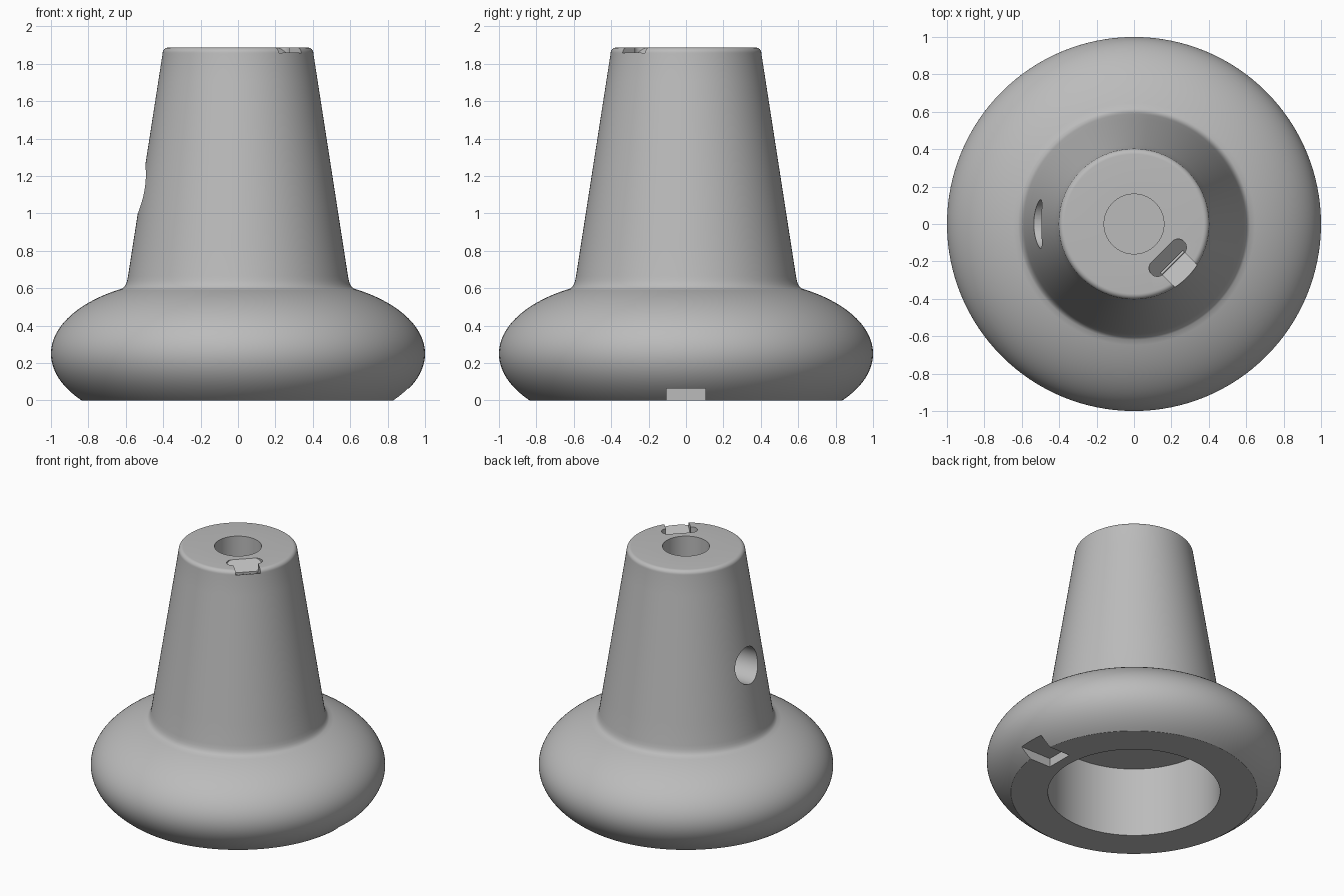
import bpy, bmesh, math
from mathutils import Matrix

if "Cube" in bpy.data.objects:
    bpy.data.objects.remove(bpy.data.objects["Cube"])

grey = bpy.data.materials.new("plain_grey")
grey.diffuse_color = (0.5, 0.5, 0.5, 1)
grey.use_nodes = True
grey.node_tree.nodes["Principled BSDF"].inputs["Base Color"].default_value = grey.diffuse_color


def new_object(name, bm):
    bmesh.ops.recalc_face_normals(bm, faces=bm.faces)
    me = bpy.data.meshes.new(name)
    bm.to_mesh(me)
    bm.free()
    ob = bpy.data.objects.new(name, me)
    bpy.context.collection.objects.link(ob)
    me.materials.append(grey)
    return ob


def lathe(name, profile, steps=128):
    # Revolve (radius, height) points; both ends lie on the axis
    bm = bmesh.new()
    rings = []
    for r, z in profile:
        n = 1 if r == 0 else steps
        rings.append([bm.verts.new((r * math.cos(2 * math.pi * i / steps),
                                    r * math.sin(2 * math.pi * i / steps), z)) for i in range(n)])
    for a, b in zip(rings, rings[1:]):
        for i in range(steps):
            j = (i + 1) % steps
            quad = [a[i % len(a)], a[j % len(a)], b[j % len(b)], b[i % len(b)]]
            bm.faces.new(list(dict.fromkeys(quad)))
    return new_object(name, bm)


def prism(name, outline, low, high, turn=0):
    # Upright prism whose underside height follows low(u), turned about z
    bm = bmesh.new()
    bottom = [bm.verts.new((u, v, low(u))) for u, v in outline]
    top = [bm.verts.new((u, v, high)) for u, v in outline]
    bm.faces.new(bottom)
    bm.faces.new(top)
    n = len(outline)
    for i in range(n):
        j = (i + 1) % n
        bm.faces.new([bottom[i], bottom[j], top[j], top[i]])
    bm.transform(Matrix.Rotation(turn, 4, 'Z'))
    return new_object(name, bm)


def box(u0, u1, w):
    return [(u0, -w), (u1, -w), (u1, w), (u0, w)]


def arc(cx, cz, rx, rz, a0, a1, n):
    return [(cx + rx * math.cos(math.radians(a0 + (a1 - a0) * i / n)),
             cz + rz * math.sin(math.radians(a0 + (a1 - a0) * i / n))) for i in range(n + 1)]


# Knob profile: underside recess, bulging base, neck fillet, cone, rounded rim, top bore
profile = [(0, 0.52), (0.585, 0.52), (0.585, 0)]
profile += arc(0.25, 0.25, 0.75, 0.4, -38.68, 60.5, 40)
profile += [(0.608, 0.607), (0.599, 0.622), (0.593, 0.64), (0.588, 0.665)]
profile += [(0.588 - 0.185 * i / 8, 0.665 + 1.19 * i / 8) for i in range(1, 9)]
profile += arc(0.373, 1.857, 0.03, 0.03, 10, 90, 6)
profile += [(0.16, 1.887), (0.16, 0.7), (0, 0.7)]
knob = lathe("knob_body", profile)

# Round blind hole in the left side
bm = bmesh.new()
bmesh.ops.create_cone(bm, cap_ends=True, segments=64, radius1=0.13, radius2=0.13, depth=0.4,
                      matrix=Matrix.Translation((-0.53, 0, 1.13)) @ Matrix.Rotation(math.pi / 2, 4, 'Y'))
side_hole = new_object("side_hole_cutter", bm)

# Rounded slot and sloping channel in the top rim
slot_outline = [(0.255 + 0.045 * math.cos(math.radians(a)),
                 s * 0.078 + 0.045 * math.sin(math.radians(a)))
                for s, start in ((1, 0), (-1, 180)) for a in range(start, start + 181, 15)]
slot = prism("slot_cutter", slot_outline, lambda u: 1.887 - (u - 0.21) * 0.85, 2.0, -math.pi / 4)
channel = prism("channel_cutter", box(0.285, 0.5, 0.085),
                lambda u: 1.815 + (u - 0.3) * 0.45, 2.0, -math.pi / 4)

# Square notch under the right side of the base
notch = prism("notch_cutter", box(0.66, 1.1, 0.103), lambda u: -0.1, 0.065)

for cutter in (side_hole, slot, channel, notch):
    mod = knob.modifiers.new(cutter.name, 'BOOLEAN')
    mod.operation = 'DIFFERENCE'
    mod.solver = 'EXACT'
    mod.object = cutter

# Apply the cuts, remove the cutters and smooth the result
bpy.context.view_layer.objects.active = knob
knob.select_set(True)
for mod in list(knob.modifiers):
    bpy.ops.object.modifier_apply(modifier=mod.name)
for cutter in (side_hole, slot, channel, notch):
    bpy.data.objects.remove(cutter)
bpy.ops.object.shade_smooth_by_angle(angle=math.radians(30))
